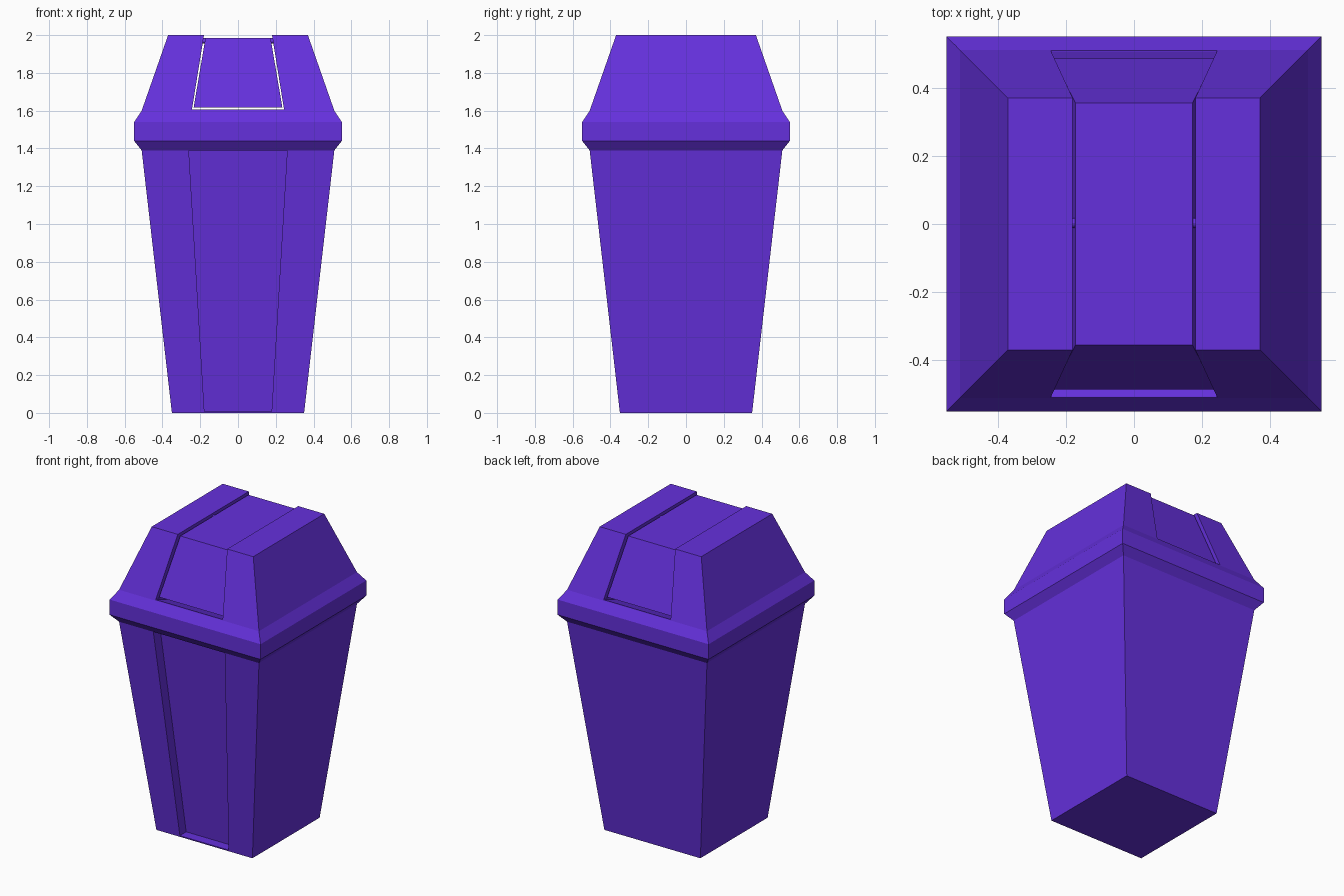
import bpy, bmesh

cube = bpy.data.objects.get("Cube")
if cube:
    bpy.data.objects.remove(cube, do_unlink=True)

purple = bpy.data.materials.new("purple plastic")
purple.use_nodes = True
colour = (0.13, 0.03, 0.72, 1)
purple.diffuse_color = colour
purple.node_tree.nodes["Principled BSDF"].inputs["Base Color"].default_value = colour


def loft(name, rings):
    """Closed solid through rectangles (z, half_x, y_front, y_back)."""
    bm = bmesh.new()
    loops = [[bm.verts.new(p) for p in
              ((-x, y0, z), (x, y0, z), (x, y1, z), (-x, y1, z))]
             for z, x, y0, y1 in rings]
    for low, high in zip(loops, loops[1:]):
        for i in range(4):
            j = (i + 1) % 4
            bm.faces.new((low[i], low[j], high[j], high[i]))
    bm.faces.new(loops[0][::-1])
    bm.faces.new(loops[-1])
    mesh = bpy.data.meshes.new(name)
    bm.to_mesh(mesh)
    bm.free()
    mesh.materials.append(purple)
    obj = bpy.data.objects.new(name, mesh)
    bpy.context.collection.objects.link(obj)
    return obj


def square(z, r):
    return (z, r, -r, r)


def cut(target, cutter):
    """Subtract the cutter, then discard it."""
    mod = target.modifiers.new("cut", 'BOOLEAN')
    mod.operation = 'DIFFERENCE'
    mod.solver = 'EXACT'
    mod.object = cutter
    bpy.context.view_layer.objects.active = target
    bpy.ops.object.modifier_apply(modifier=mod.name)
    bpy.data.objects.remove(cutter, do_unlink=True)


# Tapered bin with a recessed front panel
body = loft("bin_body", [square(0, 0.35), square(1.39, 0.51)])
cut(body, loft("panel_cutter", [(0.008, 0.178, -0.7, -0.285),
                                (1.45, 0.264, -0.7, -0.447)]))

# Lid with a flared rim and a channel running front to back
lid = loft("lid", [square(1.39, 0.51), square(1.44, 0.55), square(1.54, 0.55),
                   square(1.6, 0.51), square(2, 0.37)])
cut(lid, loft("channel_cutter", [(1.605, 0.244, -0.7, 0.7),
                                 (2.05, 0.172, -0.7, 0.7)]))
# Channel floor slopes inward below the flap
cut(lid, loft("sill_cutter", [square(1.565, 0.244)[:2] + (-0.395, 0.395),
                              (1.62, 0.2415, -0.547, 0.547)]))

# Swinging flap, slightly sunk into the channel
loft("swing_flap", [(1.616, 0.235, -0.485, 0.485),
                    (1.986, 0.172, -0.355, 0.355)])

# Hinge pins bridging the side gaps
for side, x in (("left", 0.175), ("right", -0.175)):
    bpy.ops.mesh.primitive_cylinder_add(vertices=12, radius=0.014, depth=0.03,
                                        location=(x, 0.003, 1.97),
                                        rotation=(0, 1.5708, 0))
    pin = bpy.context.object
    pin.name = side + "_hinge_pin"
    pin.data.materials.append(purple)
